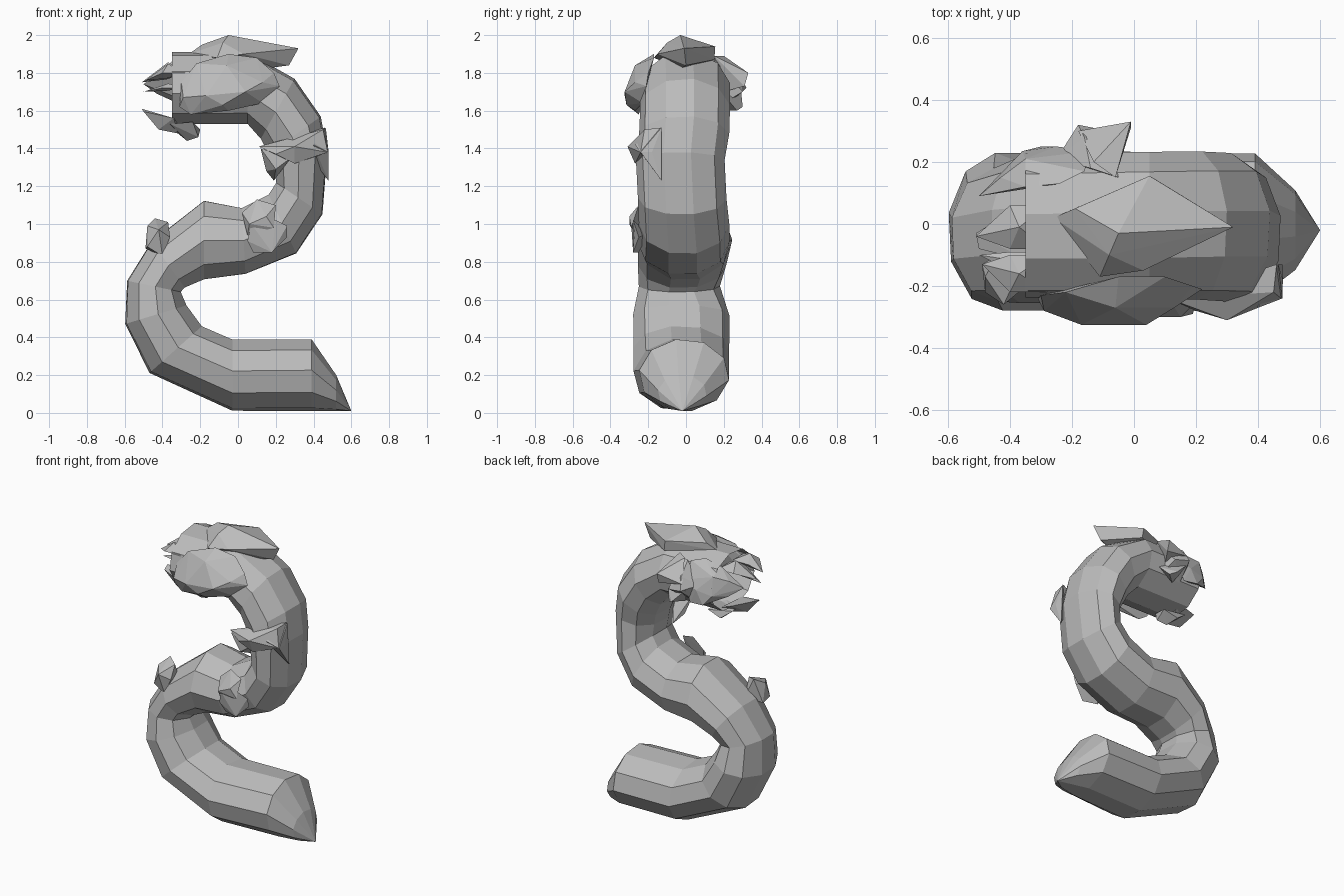
import bpy, bmesh, math

grey = bpy.data.materials.new("stone grey")
grey.diffuse_color = (0.5, 0.5, 0.5, 1)


def finish(name, bm):
    bmesh.ops.recalc_face_normals(bm, faces=bm.faces)
    me = bpy.data.meshes.new(name)
    bm.to_mesh(me)
    bm.free()
    me.materials.append(grey)
    ob = bpy.data.objects.new(name, me)
    bpy.context.collection.objects.link(ob)
    return ob


def hull(name, pts):
    """Faceted convex lump around a few corner points."""
    bm = bmesh.new()
    for p in pts:
        bm.verts.new(p)
    res = bmesh.ops.convex_hull(bm, input=bm.verts[:])
    junk = [g for g in res["geom_interior"] if isinstance(g, bmesh.types.BMVert)]
    bmesh.ops.delete(bm, geom=junk, context='VERTS')
    return finish(name, bm)


# Body: ten-sided rings, each spanning side A to side B in the xz plane,
# with y centre and half width
rings = [
    (0.52, 0.20, 0.52, 0.01, -0.02, 0.13),
    (0.39, 0.39, 0.39, 0.01, -0.01, 0.24),
    (-0.03, 0.39, -0.03, 0.01, -0.025, 0.255),
    (-0.19, 0.46, -0.47, 0.21, -0.025, 0.255),
    (-0.27, 0.57, -0.60, 0.47, -0.025, 0.255),
    (-0.30, 0.64, -0.59, 0.70, -0.035, 0.215),
    (-0.28, 0.66, -0.46, 0.91, -0.02, 0.235),
    (-0.18, 0.70, -0.18, 1.13, -0.005, 0.25),
    (0.04, 0.73, 0.02, 1.09, -0.015, 0.245),
    (0.31, 0.84, 0.16, 1.16, -0.01, 0.24),
    (0.45, 1.05, 0.20, 1.22, -0.02, 0.235),
    (0.475, 1.38, 0.19, 1.29, -0.03, 0.235),
    (0.44, 1.57, 0.16, 1.37, -0.01, 0.24),
    (0.30, 1.77, 0.12, 1.45, -0.005, 0.24),
    (0.05, 1.91, 0.05, 1.53, -0.005, 0.24),
    (-0.35, 1.91, -0.35, 1.53, -0.005, 0.235),
]
SIDES = 10
bm = bmesh.new()
loops = []
for k, (ax, az, bx, bz, yc, ry) in enumerate(rings):
    loop = []
    phase = 9 - 18 * k / (len(rings) - 1)      # slight twist along the body
    for i in range(SIDES):
        a = math.radians(phase + 36 * i)
        t = min(1, max(0, 0.5 + 0.5 * math.sin(a) / math.sin(math.radians(81))))
        loop.append(bm.verts.new((bx + (ax - bx) * t, yc - ry * math.cos(a),
                                  bz + (az - bz) * t)))
    loops.append(loop)
for p, q in zip(loops, loops[1:]):
    for i in range(SIDES):
        j = (i + 1) % SIDES
        bm.faces.new((p[i], p[j], q[j], q[i]))
# Pointed tail tip; the mouth end stays open
tip = bm.verts.new((0.6, -0.02, 0.01))
for i in range(SIDES):
    bm.faces.new((loops[0][i], loops[0][(i + 1) % SIDES], tip))
finish("serpent_body", bm)

# Crest on top of the head
hull("head_crest", [(-0.26, 0.02, 1.90), (-0.19, 0.05, 1.95), (-0.05, -0.03, 2.0),
                    (0.05, 0.155, 1.94), (0.06, 0.15, 1.87), (0.32, -0.01, 1.93),
                    (0.27, 0.0, 1.84), (0.03, -0.15, 1.90), (-0.11, -0.17, 1.88),
                    (-0.08, -0.10, 1.96), (0.12, -0.03, 1.82)])

# Rounded cheek on the front side, with a swept-back point
hull("front_cheek", [(-0.31, -0.24, 1.62), (-0.30, -0.23, 1.75), (-0.29, -0.28, 1.67),
                     (-0.17, -0.325, 1.68), (0.04, -0.325, 1.70), (-0.22, -0.22, 1.85),
                     (-0.05, -0.17, 1.90), (0.10, -0.17, 1.88), (0.13, -0.27, 1.75),
                     (0.22, -0.21, 1.73), (0.19, -0.20, 1.80), (0.13, -0.23, 1.64),
                     (-0.05, -0.27, 1.60), (-0.25, -0.25, 1.58), (-0.06, -0.27, 1.84),
                     (-0.08, -0.315, 1.63)])

# Ear fan on the back side, three lobes
hull("back_ear_root", [(-0.25, 0.21, 1.74), (-0.18, 0.32, 1.72), (-0.08, 0.30, 1.70),
                       (-0.05, 0.15, 1.87), (-0.14, 0.18, 1.87), (-0.20, 0.20, 1.62),
                       (-0.06, 0.20, 1.64), (-0.16, 0.28, 1.80)])
hull("back_ear_upper", [(-0.18, 0.30, 1.76), (-0.01, 0.33, 1.80), (-0.01, 0.31, 1.73),
                        (-0.06, 0.15, 1.89), (-0.13, 0.20, 1.89), (-0.08, 0.20, 1.70)])
hull("back_ear_lower", [(-0.20, 0.29, 1.72), (-0.10, 0.30, 1.62), (-0.06, 0.27, 1.60),
                        (-0.02, 0.22, 1.66), (-0.10, 0.20, 1.72), (-0.14, 0.20, 1.60)])

# Cheek plate reaching past the mouth on the back side
hull("back_cheek", [(-0.50, 0.09, 1.74), (-0.43, 0.16, 1.69), (-0.43, 0.15, 1.79),
                    (-0.35, 0.21, 1.82), (-0.36, 0.235, 1.70), (-0.30, 0.25, 1.63),
                    (-0.25, 0.25, 1.72), (-0.14, 0.235, 1.76), (-0.16, 0.17, 1.87),
                    (-0.24, 0.13, 1.89), (-0.35, 0.12, 1.86), (-0.20, 0.24, 1.62)])

# Snout spikes around the mouth
for name, tipp, y, z, w in (("snout_middle", (-0.51, -0.04, 1.75), -0.01, 1.80, 0.07),
                            ("snout_front", (-0.49, -0.13, 1.76), -0.16, 1.80, 0.06),
                            ("snout_fang", (-0.50, -0.10, 1.70), -0.12, 1.72, 0.03)):
    hull(name, [tipp, (-0.40, y - w, z), (-0.40, y + w, z), (-0.37, y, z + w * 0.8),
                (-0.38, y, z - w * 0.5), (-0.28, y - w, z), (-0.28, y + w, z)])

# Lower jaw
hull("lower_jaw", [(-0.51, -0.03, 1.61), (-0.50, -0.08, 1.595), (-0.38, 0.05, 1.57),
                   (-0.42, -0.06, 1.50), (-0.34, -0.12, 1.56), (-0.30, 0.05, 1.54),
                   (-0.32, -0.05, 1.48)])
hull("jaw_hinge", [(-0.38, 0.04, 1.53), (-0.36, -0.10, 1.53), (-0.27, -0.01, 1.44),
                   (-0.21, -0.03, 1.46), (-0.20, 0.05, 1.50), (-0.24, -0.08, 1.54),
                   (-0.30, 0.06, 1.47)])

# Neck fin: flared blade, a flap round the outer side and an inner point
hull("neck_fin", [(0.11, -0.24, 1.41), (0.46, -0.13, 1.51), (0.475, -0.24, 1.38),
                  (0.30, -0.31, 1.41), (0.20, -0.28, 1.37), (0.30, -0.27, 1.32),
                  (0.42, -0.23, 1.36), (0.45, -0.22, 1.50)])
hull("neck_fin_flap", [(0.478, -0.13, 1.23), (0.478, -0.24, 1.38), (0.465, -0.13, 1.51),
                       (0.40, -0.27, 1.42), (0.38, -0.20, 1.36), (0.48, -0.18, 1.38)])
hull("neck_fin_point", [(0.12, -0.25, 1.40), (0.28, -0.27, 1.35), (0.19, -0.13, 1.23),
                        (0.15, -0.20, 1.28), (0.24, -0.20, 1.30), (0.20, -0.26, 1.29)])

# Stubby limbs on the middle coil
hull("middle_limb", [(0.02, -0.22, 1.06), (0.10, -0.22, 1.13), (0.20, -0.25, 1.10),
                     (0.15, -0.30, 1.04), (0.06, -0.30, 1.00), (0.19, -0.29, 0.98),
                     (0.05, -0.26, 0.94)])
hull("middle_limb_foot", [(0.07, -0.29, 1.0), (0.20, -0.28, 1.02), (0.26, -0.27, 0.99),
                          (0.26, -0.25, 0.93), (0.18, -0.28, 0.85), (0.08, -0.25, 0.85),
                          (0.05, -0.27, 0.91), (0.15, -0.20, 0.95)])
hull("outer_limb", [(-0.48, -0.17, 0.99), (-0.44, -0.10, 1.03), (-0.37, -0.15, 1.01),
                    (-0.36, -0.21, 0.93), (-0.42, -0.26, 0.97), (-0.48, -0.22, 0.88),
                    (-0.49, -0.13, 0.87), (-0.40, -0.22, 0.83), (-0.38, -0.09, 0.90)])
